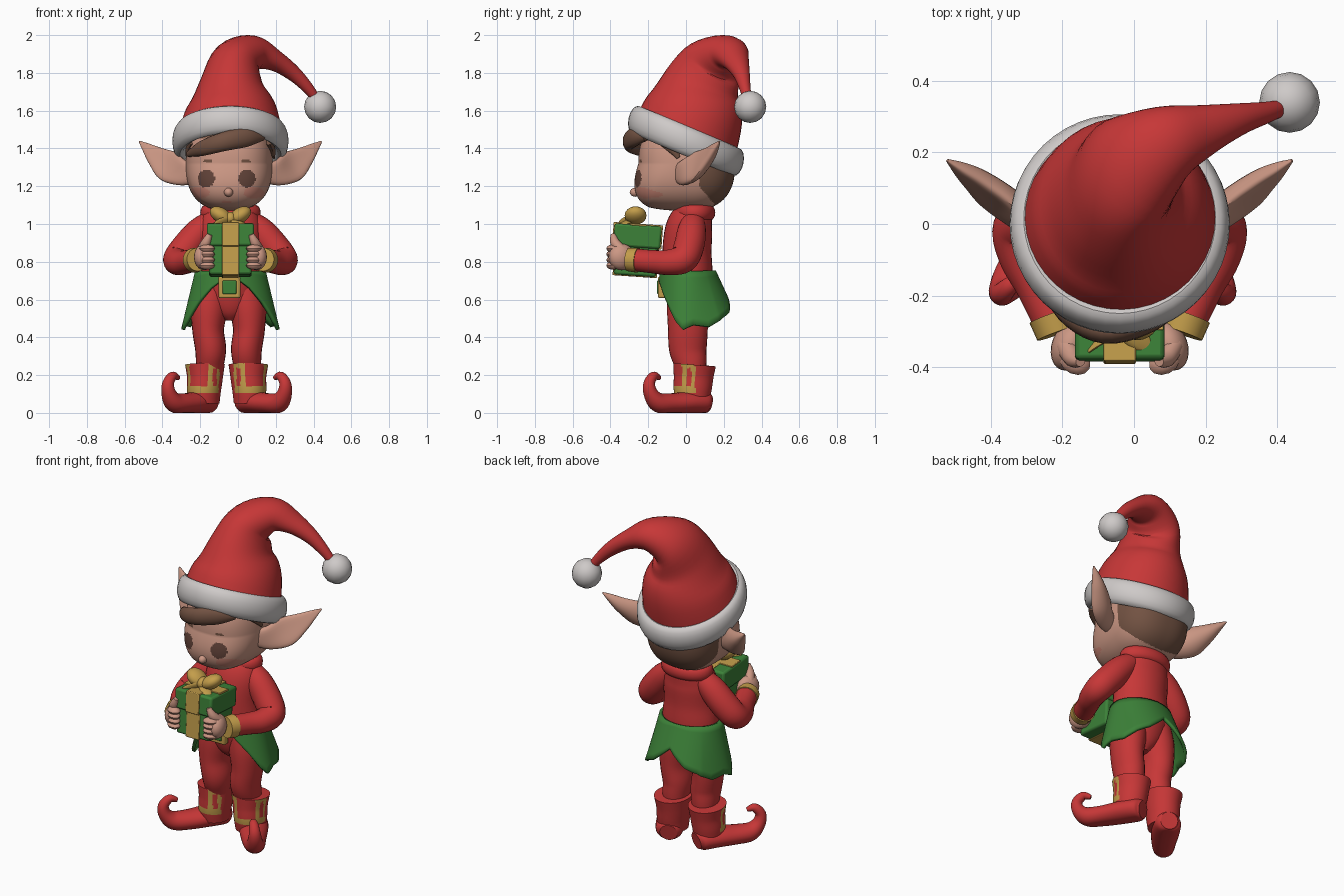
import bpy, bmesh, math
from mathutils import Vector, Matrix

if "Cube" in bpy.data.objects:
    bpy.data.objects.remove(bpy.data.objects["Cube"])

def material(name, rgb):
    m = bpy.data.materials.new(name)
    m.diffuse_color = (*rgb, 1)
    m.use_nodes = True
    m.node_tree.nodes["Principled BSDF"].inputs["Base Color"].default_value = m.diffuse_color
    return m

RED = material("red cloth", (.57, .038, .038))
WHITE = material("white fur", (.62, .59, .58))
SKIN = material("skin", (.60, .31, .23))
BLUSH = material("blush", (.60, .24, .18))
HAIR = material("brown hair", (.17, .085, .055))
EYE = material("eye brown", (.12, .055, .04))
GREEN = material("green", (.045, .22, .04))
GOLD = material("gold", (.55, .34, .07))
CX = -.04  # body centre line

def finish(name, bm, mats, rule=None, smooth=True):
    bmesh.ops.recalc_face_normals(bm, faces=bm.faces)
    for f in bm.faces:
        f.smooth = smooth
        if rule:
            f.material_index = rule(f.calc_center_median(), f.normal)
    me = bpy.data.meshes.new(name)
    bm.to_mesh(me)
    bm.free()
    for m in mats:
        me.materials.append(m)
    o = bpy.data.objects.new(name, me)
    bpy.context.collection.objects.link(o)
    return o

def catmull(pts, steps, closed):
    n, out = len(pts), []
    get = (lambda i: pts[i % n]) if closed else (lambda i: pts[min(max(i, 0), n - 1)])
    for i in range(n if closed else n - 1):
        for s in range(steps):
            t = s / steps
            out.append([.5 * (2*b + (c-a)*t + (2*a-5*b+4*c-d)*t*t + (3*b-a-3*c+d)*t**3)
                        for a, b, c, d in zip(get(i-1), get(i), get(i+1), get(i+2))])
    return out if closed else out + [list(pts[-1])]

def tube(name, pts, mats, ref=(0, 1, 0), sides=24, steps=5, closed=False, dent=0, floor=None, rule=None):
    """Smooth loft through (x, y, z, radius across ref, radius along ref)."""
    P = catmull([tuple(p) if len(p) == 5 else (*p, p[3]) for p in pts], steps, closed)
    bm, n, rings = bmesh.new(), len(P), []
    for i, p in enumerate(P):
        a, b = (P[i-1], P[(i+1) % n]) if closed else (P[max(i-1, 0)], P[min(i+1, n-1)])
        t = (Vector(b[:3]) - Vector(a[:3])).normalized()
        v = Vector(ref)
        v = (v - t * v.dot(t)).normalized()
        u = v.cross(t)
        ring = []
        for k in range(sides):
            c, s = math.cos(math.tau*k/sides), math.sin(math.tau*k/sides)
            q = Vector(p[:3]) + u*p[3]*c + v*(p[4]*s - dent*p[3]*c*c)
            if floor is not None:
                q.z = max(q.z, floor)
            ring.append(bm.verts.new(q))
        rings.append(ring)
    for i in range(n if closed else n - 1):
        A, B = rings[i], rings[(i+1) % n]
        for k in range(sides):
            j = (k+1) % sides
            bm.faces.new((A[k], A[j], B[j], B[k]))
    if not closed:
        bm.faces.new(rings[0])
        bm.faces.new(rings[-1])
    bm.normal_update()
    return finish(name, bm, mats, rule)

def ball(name, c, r, mats, rot=0, axis='Y', seg=24):
    bm = bmesh.new()
    bmesh.ops.create_uvsphere(bm, u_segments=seg, v_segments=seg // 2, radius=1, matrix=
        Matrix.Translation(c) @ Matrix.Rotation(math.radians(rot), 4, axis) @ Matrix.Diagonal((*r, 1)))
    return finish(name, bm, mats)

def box(name, c, size, mats, bevel=.012, pivot=(CX, -.25, .86), tilt=-4):
    bm = bmesh.new()
    R = Matrix.Translation(pivot) @ Matrix.Rotation(math.radians(tilt), 4, 'X') @ Matrix.Translation(-Vector(pivot))
    bmesh.ops.create_cube(bm, size=1, matrix=R @ Matrix.Translation(c) @ Matrix.Diagonal((*size, 1)))
    o = finish(name, bm, mats, smooth=False)
    m = o.modifiers.new("bevel", 'BEVEL')
    m.width, m.segments = bevel, 2
    return o

def mirror(o, cx=CX):
    c = o.copy()
    c.data = o.data.copy()
    c.name = o.name.replace("right", "left")
    c.data.transform(Matrix.Translation((2*cx, 0, 0)) @ Matrix.Scale(-1, 4, (1, 0, 0)))
    c.data.flip_normals()
    bpy.context.collection.objects.link(c)

# hat: bent cone, fur brim, pompom
tube("hat", [(-.04, -.01, 1.44, .28, .285), (-.033, .045, 1.60, .243, .262), (-.035, .085, 1.74, .168, .205),
             (-.01, .15, 1.855, .13, .165), (.085, .22, 1.903, .095, .115), (.19, .26, 1.868, .058, .075),
             (.29, .292, 1.80, .042, .046), (.37, .312, 1.72, .03, .03), (.43, .33, 1.64, .02, .02)], [RED], sides=40)
brim = []
for i in range(16):
    a = math.tau * i / 16
    y = .265 * math.sin(a)
    brim.append((CX + .268*math.cos(a), y, 1.44 - .42*y, .04, .075))
tube("hat_brim", brim, [WHITE], ref=(0, .2, 1), closed=True, steps=3, sides=16)
ball("pompom", (.435, .34, 1.62), (.085, .085, .085), [WHITE], seg=16)

# head: rounded block with face colours set by position
def face_rule(c, n):
    x, z = abs(c.x - (CX - .02)), c.z
    if (c.y > .07 and z > 1.2 - 1.2*(c.y - .07)) or (z > 1.455 and c.y < 0):
        return 1
    if c.y < -.1:
        if ((x-.108)/.045)**2 + ((z-1.24)/.047)**2 < 1:
            return 2
        if abs(z - 1.335 + (x-.1)**2*8) < .006 and .08 < x < .125:
            return 1
        if ((x-.145)/.055)**2 + ((z-1.165)/.03)**2 < 1 or (x < .025 and abs(z-1.118) < .005):
            return 3
    return 0

bm = bmesh.new()
bmesh.ops.create_uvsphere(bm, u_segments=176, v_segments=120, radius=1)
for v in bm.verts:
    d = v.co * sum(abs(k)**2.5 for k in v.co)**-.4
    y = d.y * (.262 if d.y < 0 else .25) - (.08*max(0, -d.z)*min(1, -2*d.y) if d.y < 0 else 0)
    v.co = (CX - .007 + .23*d.x, y + .01, 1.32 + .25*d.z)
bm.normal_update()
finish("head", bm, [SKIN, HAIR, EYE, BLUSH], face_rule)
ball("nose", (CX - .01, -.268, 1.168), (.024, .03, .024), [SKIN], seg=16)
tube("hair_fringe", [(.13, -.21, 1.46, .02, .02), (.05, -.27, 1.46, .03, .05), (-.08, -.30, 1.435, .035, .05),
                     (-.19, -.245, 1.40, .03, .04), (-.265, -.14, 1.37, .01, .015)], [HAIR], ref=(0, 0, 1), sides=16)
lock = tube("right_side_lock", [(.16, -.12, 1.44, .02, .03), (.18, -.07, 1.395, .018, .025),
                                (.19, -.04, 1.35, .006, .01)], [HAIR], sides=12)
mirror(lock)
tube("neck", [(CX, .03, 1.0, .08), (CX, .02, 1.14, .09)], [SKIN])

# pointed ears, cupped towards the front
ear = tube("right_ear", [(.13, -.03, 1.27, .05, .045), (.21, .01, 1.272, .07, .042), (.28, .07, 1.302, .083, .036),
                         (.35, .122, 1.355, .054, .03), (.40, .153, 1.40, .028, .02), (.442, .178, 1.437, .004, .004)],
           [SKIN], dent=.3)
mirror(ear)

# jacket body, seat and collar
tube("jacket", [(CX, .01, .49, .03, .05), (CX, .01, .53, .09, .085), (CX, .01, .60, .14, .11), (CX, .01, .72, .17, .13),
                (CX, .005, .85, .162, .13), (CX, .015, .97, .165, .125), (CX, .035, 1.05, .145, .105),
                (CX, .04, 1.09, .11, .09)], [RED], sides=32)
ring = [(CX + .135*math.cos(a), .045 + .085*math.sin(a), 1.06, .025, .04)
        for a in (math.tau*i/12 for i in range(12))]
tube("collar", ring, [RED], ref=(0, 0, 1), closed=True, steps=3, sides=12)

# arms, cuffs and hands
parts = [
    tube("right_sleeve", [(.05, .04, 1.02, .06), (.12, .03, .96, .076), (.19, .015, .88, .08), (.24, -.015, .815, .076),
                          (.23, -.09, .797, .068), (.19, -.17, .80, .062), (.145, -.265, .81, .06)],
         [RED], ref=(.8, -.3, .6)),
    tube("right_sleeve_cuff", [(.15, -.255, .808, .066), (.132, -.305, .812, .062)], [GOLD], ref=(0, 0, 1)),
    ball("right_palm", (.1, -.34, .825), (.05, .072, .07), [SKIN], 20, 'Z'),
    tube("right_thumb", [(.11, -.34, .86, .03), (.09, -.375, .90, .026), (.07, -.385, .945, .014)], [SKIN], sides=12),
]
for i in range(4):
    parts.append(ball(f"right_finger_{i+1}", (.085, -.386, .78 + .03*i), (.045, .034, .022), [SKIN], 25, 'Z', 12))
for p in parts:
    mirror(p)

# gift box with lid, ribbon and bow
GY = -.262
box("gift_box", (CX, GY, .81), (.225, .225, .17), [GREEN])
box("gift_lid", (CX, GY, .935), (.25, .25, .12), [GREEN])
box("ribbon_lower", (CX, GY, .81), (.09, .235, .18), [GOLD], .004)
box("ribbon_upper", (CX, GY, .937), (.09, .262, .128), [GOLD], .004)
box("ribbon_across", (CX, GY, .995), (.245, .088, .012), [GOLD], .003)
for s, n in ((1, "right"), (-1, "left")):
    ball(f"bow_loop_{n}", (CX + .05*s, GY - .005, 1.045), (.065, .058, .04), [GOLD], -32*s)
    tube(f"bow_tail_{n}", [(CX, GY - .02, 1.02, .012, .03), (CX + .05*s, GY - .06, 1.005, .01, .03),
                           (CX + .085*s, GY - .09, .99, .006, .02)], [GOLD], ref=(1, 1, 0), sides=12)
ball("bow_knot", (CX, GY - .02, 1.03), (.032, .04, .035), [GOLD])

# skirt: flared sheet open at the front, with leaf-shaped points
hem = [(14, .70), (30, .66), (50, .58), (70, .48), (82, .44), (100, .465), (118, .455), (135, .50), (152, .53), (180, .62)]
def hem_z(deg):
    for (a, za), (b, zb) in zip(hem, hem[1:]):
        if deg <= b:
            return za + (zb - za) * (deg - a) / (b - a)
    return hem[-1][1]

bm, cols = bmesh.new(), []
for k in range(-83, 84):
    deg = 180 - abs(k) * 2
    col, s = [], (1 if k >= 0 else -1)
    for j in range(9):
        z = .75 + (hem_z(deg) - .75) * j / 8
        a, drop = math.radians(deg), .75 - z
        rx = .178 + .24*drop
        ry = .142 + (.10 if deg < 90 else .10 + .36*min(1, (deg-90)/40)) * drop
        col.append(bm.verts.new((CX + s*rx*math.sin(a), .008 - ry*math.cos(a), z)))
    cols.append(col)
for A, B in zip(cols, cols[1:]):
    for j in range(8):
        bm.faces.new((A[j], A[j+1], B[j+1], B[j]))
skirt = finish("skirt", bm, [GREEN])
sol = skirt.modifiers.new("thickness", 'SOLIDIFY')
sol.thickness, sol.offset = .018, 0

# belt buckle
for name, s, y, m in (("buckle_frame", .115, -.128, GOLD), ("buckle_centre", .075, -.134, GREEN)):
    box(name, (CX - .005, y, .665), (s, .04, s), [m], .008, tilt=0)

# legs
leg = tube("right_trouser", [(.035, .01, .68, .09, .10), (.052, .01, .56, .098, .11), (.058, .01, .44, .084, .105),
                             (.045, .01, .34, .082, .10), (.048, .025, .26, .074, .085), (.05, .04, .16, .06, .06)], [RED])
mirror(leg, -.05)

# boots: curled foot and flared shaft with gold trim
foot = tube("right_boot_foot", [(.035, .12, .05, .05, .05), (.05, .09, .055, .06, .075), (.10, .01, .055, .058, .08),
                                (.16, -.075, .05, .054, .07), (.215, -.145, .055, .052, .058), (.245, -.185, .10, .038, .042),
                                (.25, -.195, .155, .03, .032), (.225, -.17, .195, .024, .024), (.195, -.14, .185, .012, .012)],
            [RED], ref=(.8, .6, 0), floor=0)

def trim_rule(c, n):
    a = abs((math.degrees(math.atan2(c.x - .055, -(c.y - .04))) - 22 + 180) % 360 - 180)
    if a > 73 or c.z < .108 or abs(n.z) > .7:
        return 0
    return 1 if c.z < .142 or (c.z > .238 and a > 40) or 30 < a < 46 or a > 61 else 0

shaft = tube("right_boot_shaft", [(.06, .035, .05, .082, .088), (.06, .035, .12, .09, .10), (.055, .04, .19, .095, .105),
                                  (.055, .045, .255, .105, .113)], [RED, GOLD], sides=72, steps=10, rule=trim_rule)
mirror(foot, -.06)
mirror(shaft, -.06)

# keep hard edges on end caps and rims
for o in bpy.context.collection.objects:
    o.select_set(True)
bpy.context.view_layer.objects.active = skirt
bpy.ops.object.shade_smooth_by_angle(angle=math.radians(40))
